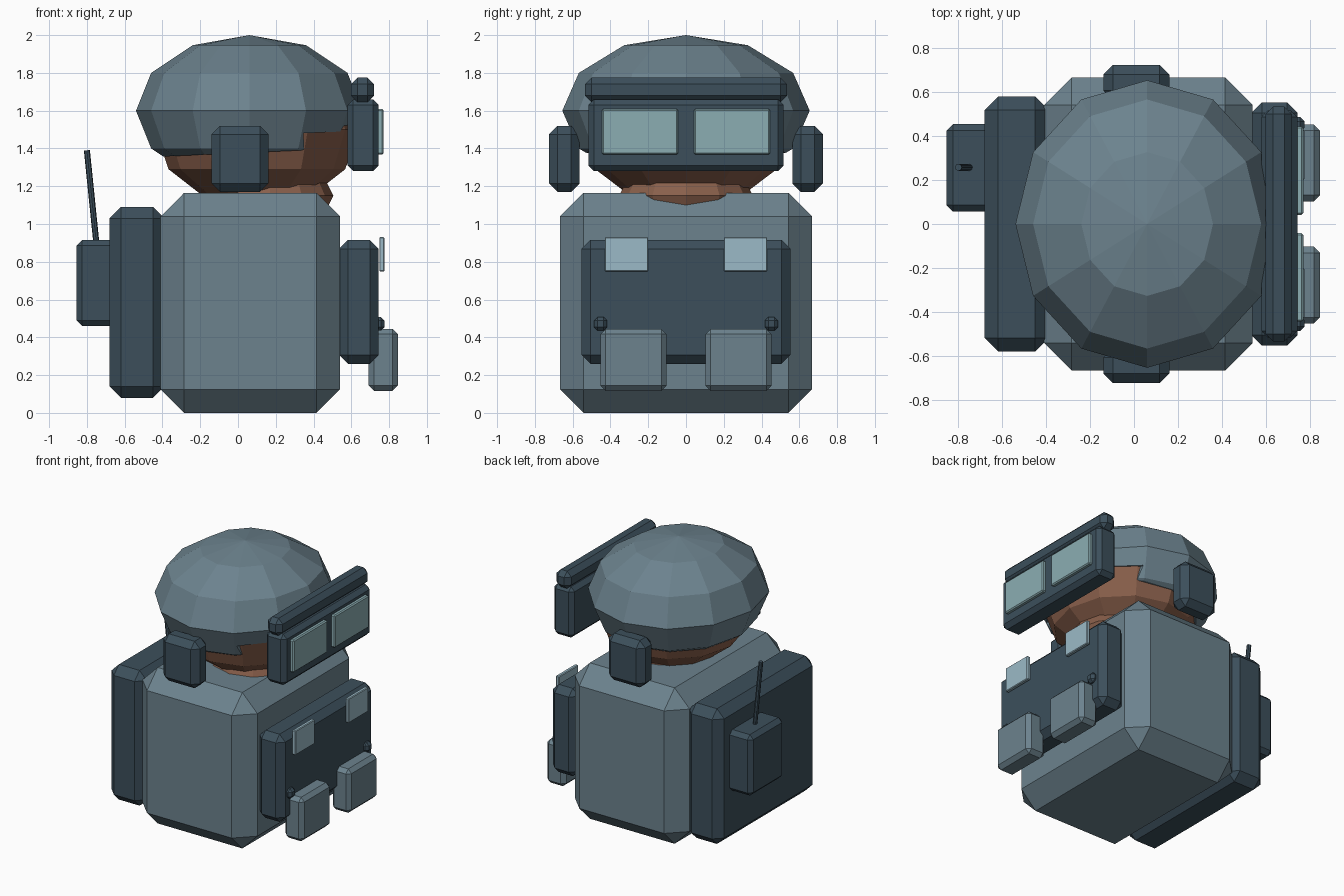
import bpy, bmesh, math
from mathutils import Matrix, Vector

if "Cube" in bpy.data.objects:
    bpy.data.objects.remove(bpy.data.objects["Cube"])


def material(name, rgb):
    m = bpy.data.materials.new(name)
    m.diffuse_color = (*rgb, 1)
    m.use_nodes = True
    m.node_tree.nodes["Principled BSDF"].inputs["Base Color"].default_value = m.diffuse_color
    return m


CLOTH = material("slate_cloth", (0.15, 0.225, 0.27))
DARK = material("dark_gear", (0.045, 0.078, 0.105))
SKIN = material("skin", (0.25, 0.115, 0.07))
LENS = material("lens_glass", (0.26, 0.42, 0.45))
PATCH = material("pale_panel", (0.33, 0.49, 0.57))


def finish(name, bm, mat=None):
    bmesh.ops.recalc_face_normals(bm, faces=bm.faces)
    me = bpy.data.meshes.new(name)
    bm.to_mesh(me)
    bm.free()
    ob = bpy.data.objects.new(name, me)
    bpy.context.collection.objects.link(ob)
    if mat:
        me.materials.append(mat)
    return ob


def box(name, x, y, z, bevel, mat):
    """Chamfered box from (min, max) ranges."""
    lo, hi = (Vector(p) for p in zip(x, y, z))
    bm = bmesh.new()
    bmesh.ops.create_cube(bm, size=1, matrix=Matrix.Translation((lo + hi) / 2)
                          @ Matrix.Diagonal((*(hi - lo), 1)))
    if bevel:
        bmesh.ops.bevel(bm, geom=bm.edges[:], offset=bevel, segments=1,
                        affect='EDGES', clamp_overlap=True)
    return finish(name, bm, mat)


def pair(name, x, y, z, bevel, mat):
    """The same box on both sides of y = 0."""
    box(name + "_left", x, y, z, bevel, mat)
    box(name + "_right", x, (-y[1], -y[0]), z, bevel, mat)


def ball(name, centre, radii, mat):
    bm = bmesh.new()
    bmesh.ops.create_uvsphere(bm, u_segments=12, v_segments=6, radius=1,
                              matrix=Matrix.Translation(centre) @ Matrix.Diagonal((*radii, 1)))
    return finish(name, bm, mat)


# Torso and back
box("torso", (-0.41, 0.54), (-0.667, 0.667), (0, 1.165), 0.125, CLOTH)
box("backpack", (-0.68, -0.39), (-0.58, 0.58), (0.08, 1.09), 0.06, DARK)
box("radio", (-0.855, -0.62), (0.057, 0.455), (0.46, 0.915), 0.03, DARK)

# Antenna leaning back from the radio
a, b = Vector((-0.748, 0.258, 0.88)), Vector((-0.80, 0.258, 1.39))
bm = bmesh.new()
bmesh.ops.create_cone(bm, cap_ends=True, segments=8, radius1=0.016, radius2=0.016,
                      depth=(b - a).length, matrix=Matrix.Translation((a + b) / 2)
                      @ (b - a).to_track_quat('Z', 'Y').to_matrix().to_4x4())
finish("antenna", bm, DARK)

# Chest rig with pouches, panels and buckles
box("chest_rig", (0.535, 0.745), (-0.553, 0.553), (0.26, 0.915), 0.047, DARK)
pair("pouch", (0.692, 0.847), (0.103, 0.453), (0.117, 0.445), 0.028, CLOTH)
pair("chest_panel", (0.748, 0.776), (0.2, 0.43), (0.748, 0.93), 0.005, PATCH)
pair("buckle", (0.715, 0.776), (0.417, 0.488), (0.435, 0.508), 0.02, DARK)

# Head and jaw
ball("head", (0.1, 0, 1.5), (0.54, 0.555, 0.42), SKIN)
ball("jaw", (0.17, 0, 1.15), (0.335, 0.355, 0.18), SKIN)

# Helmet dome, cut below and around the face
helmet = ball("helmet", (0.06, 0, 1.6), (0.6, 0.655, 0.4), CLOTH)
for name, x, z in (("rim_cutter", (-2, 2), 1.375), ("face_cutter", (0.347, 2), 1.465)):
    cut = box(name, x, (-1, 1), (-1, 0), 0, None)
    cut.location.z = z
    cut.rotation_euler.y = -0.045
    cut.hide_render = True
    cut.hide_set(True)
    mod = helmet.modifiers.new(name, 'BOOLEAN')
    mod.operation = 'DIFFERENCE'
    mod.solver = 'EXACT'
    mod.object = cut

# Ear cups and goggles
pair("ear_cup", (-0.14, 0.162), (0.563, 0.725), (1.17, 1.52), 0.045, DARK)
box("goggle_frame", (0.58, 0.745), (-0.517, 0.517), (1.28, 1.66), 0.03, DARK)
box("goggle_brow", (0.598, 0.72), (-0.535, 0.535), (1.645, 1.775), 0.035, DARK)
pair("lens", (0.735, 0.771), (0.042, 0.445), (1.368, 1.61), 0.008, LENS)
